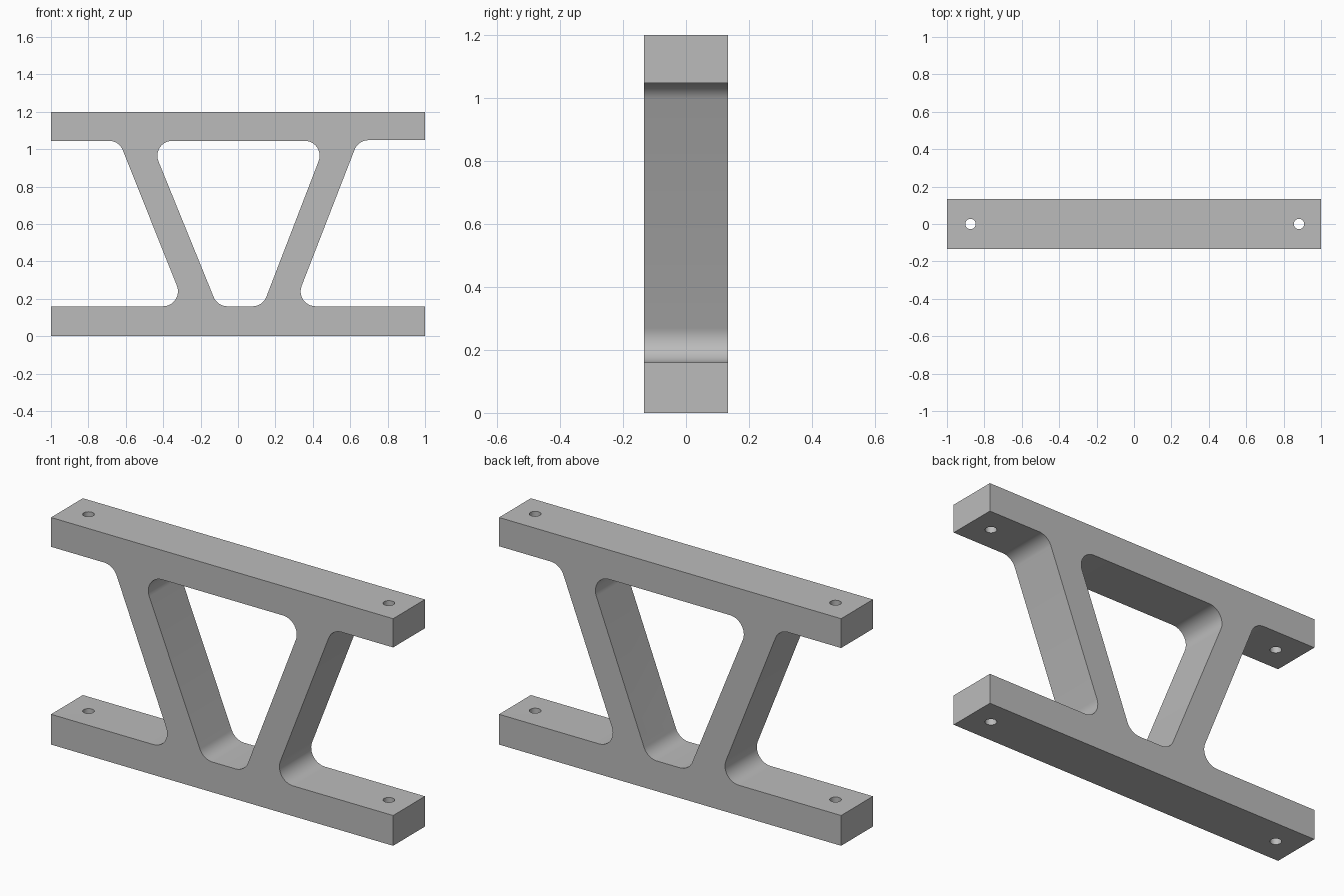
import bpy
import bmesh
import math
from mathutils import Vector

cube = bpy.data.objects.get("Cube")
if cube:
    bpy.data.objects.remove(cube, do_unlink=True)

HALF_DEPTH = 0.133
HEIGHT = 1.2
LOW, HIGH = 0.16, 1.045    # inner faces of the two bars
FILLET = 0.08

grey = bpy.data.materials.new("plain_grey")
grey.use_nodes = True
grey.diffuse_color = (0.5, 0.5, 0.5, 1)
grey.node_tree.nodes["Principled BSDF"].inputs["Base Color"].default_value = (0.5, 0.5, 0.5, 1)


def fillet(before, corner, after, radius, steps=12):
    """Points of an arc that rounds one corner of a profile."""
    p = Vector(corner)
    a = (Vector(before) - p).normalized()
    b = (Vector(after) - p).normalized()
    half = a.angle(b) / 2
    centre = p + (a + b).normalized() * radius / math.sin(half)
    start = p + a * radius / math.tan(half) - centre
    end = p + b * radius / math.tan(half) - centre
    turn = start.angle(end)
    return [centre + (start * math.sin((1 - i / steps) * turn)
                      + end * math.sin(i / steps * turn)) / math.sin(turn)
            for i in range(steps + 1)]


def rounded(corners):
    """Profile from (x, z, radius) corners."""
    points = []
    for i, (x, z, radius) in enumerate(corners):
        if radius:
            points += fillet(corners[i - 1][:2], (x, z),
                             corners[(i + 1) % len(corners)][:2], radius)
        else:
            points.append(Vector((x, z)))
    return points


def prism(name, profile, half_depth):
    bm = bmesh.new()
    face = bm.faces.new([bm.verts.new((p.x, -half_depth, p.y)) for p in profile])
    extruded = bmesh.ops.extrude_face_region(bm, geom=[face])["geom"]
    verts = [v for v in extruded if isinstance(v, bmesh.types.BMVert)]
    bmesh.ops.translate(bm, verts=verts, vec=(0, 2 * half_depth, 0))
    bmesh.ops.recalc_face_normals(bm, faces=bm.faces)
    mesh = bpy.data.meshes.new(name)
    bm.to_mesh(mesh)
    bm.free()
    mesh.materials.append(grey)
    obj = bpy.data.objects.new(name, mesh)
    bpy.context.collection.objects.link(obj)
    return obj


def cut(target, cutter):
    cutter.hide_render = True
    mod = target.modifiers.new("cut", "BOOLEAN")
    mod.operation = "DIFFERENCE"
    mod.solver = "EXACT"
    mod.object = cutter
    bpy.ops.object.select_all(action="DESELECT")
    bpy.context.view_layer.objects.active = target
    target.select_set(True)
    bpy.ops.object.modifier_apply(modifier=mod.name)
    bpy.data.objects.remove(cutter, do_unlink=True)


# Bars and slanted struts as one outline
outline = rounded([
    (-1, 0, 0), (1, 0, 0), (1, LOW, 0),
    (0.298, LOW, FILLET), (0.643, HIGH + 0.003, FILLET),
    (1, HIGH + 0.003, 0), (1, HEIGHT, 0), (-1, HEIGHT, 0), (-1, HIGH, 0),
    (-0.636, HIGH, FILLET), (-0.283, LOW, FILLET), (-1, LOW, 0),
])
frame = prism("bracket_frame", outline, HALF_DEPTH)

# Opening between the struts
opening = rounded([(-0.11, LOW, FILLET), (0.132, LOW, FILLET),
                   (0.473, HIGH, FILLET), (-0.47, HIGH, FILLET)])
cut(frame, prism("opening_cutter", opening, 2 * HALF_DEPTH))

# Bolt holes through both bars
for x in (-0.874, 0.882):
    bpy.ops.mesh.primitive_cylinder_add(vertices=32, radius=0.028, depth=2 * HEIGHT,
                                        location=(x, 0, HEIGHT / 2))
    hole = bpy.context.object
    hole.name = "bolt_hole_cutter"
    hole.data.materials.append(grey)
    cut(frame, hole)

bpy.ops.object.select_all(action="DESELECT")
frame.select_set(True)
bpy.context.view_layer.objects.active = frame
bpy.ops.object.shade_smooth_by_angle(angle=math.radians(30))
